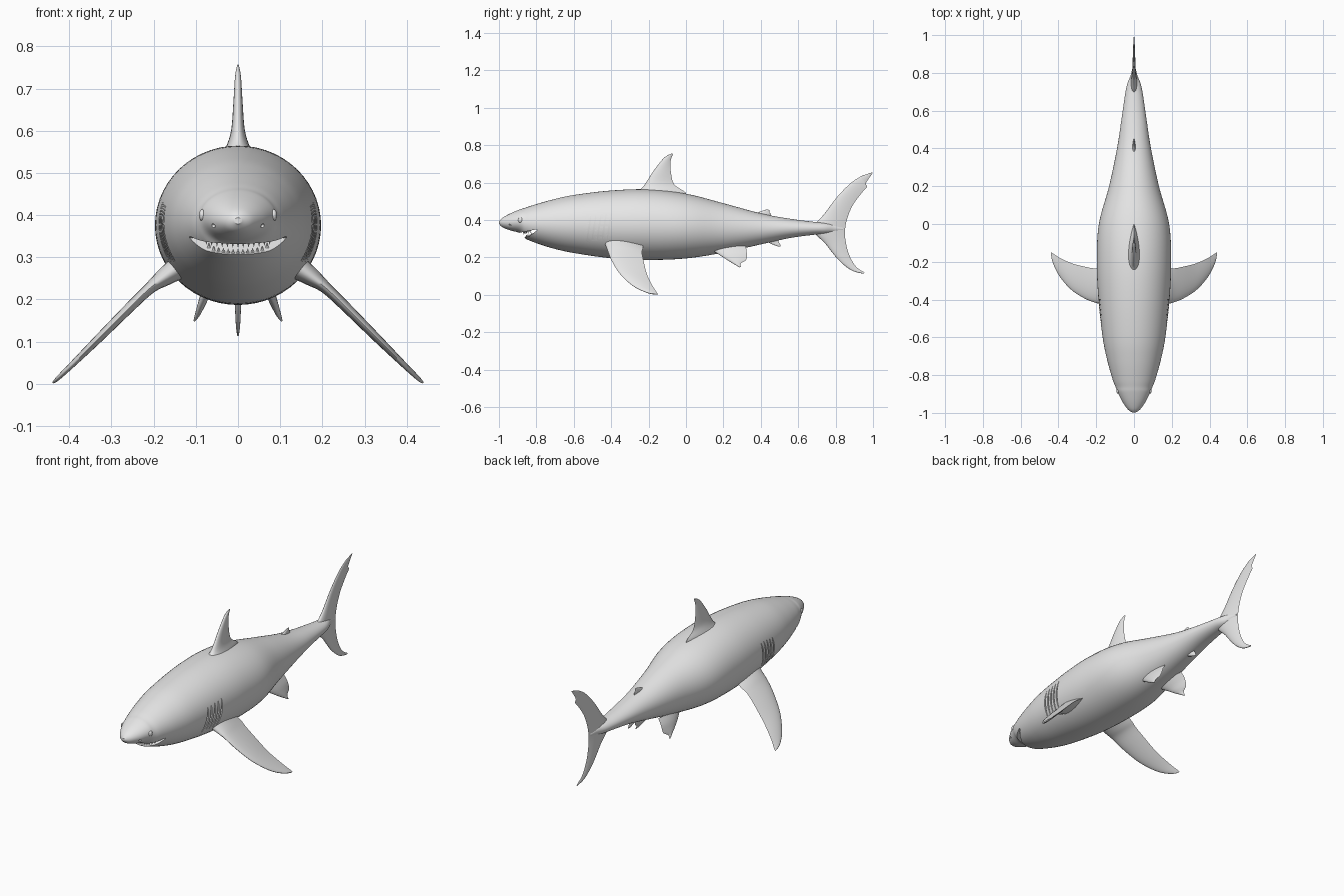
import bpy, bmesh, math
from mathutils import Vector, Matrix

if "Cube" in bpy.data.objects:
    bpy.data.objects.remove(bpy.data.objects["Cube"])

skin = bpy.data.materials.new("plain_grey")
skin.diffuse_color = (0.8, 0.8, 0.8, 1)
skin.use_nodes = True
skin.node_tree.nodes["Principled BSDF"].inputs["Base Color"].default_value = skin.diffuse_color


def smooth_path(rows, steps):
    """Catmull-Rom interpolation through rows of numbers."""
    out, last = [], len(rows) - 1
    for i in range(last):
        a, b, c, d = (rows[min(max(i + k, 0), last)] for k in (-1, 0, 1, 2))
        for s in range(steps):
            t = s / steps
            out.append([0.5 * (2 * q + (r - p) * t + (2 * p - 5 * q + 4 * r - u) * t * t
                               + (3 * q - p - 3 * r + u) * t ** 3)
                        for p, q, r, u in zip(a, b, c, d)])
    out.append(list(rows[-1]))
    return out


def add_loft(bm, rings):
    """Closed rings joined into a capped solid."""
    loops = [[bm.verts.new(p) for p in ring] for ring in rings]
    n = len(loops[0])
    for a, b in zip(loops, loops[1:]):
        for i in range(n):
            j = (i + 1) % n
            bm.faces.new((a[i], a[j], b[j], b[i]))
    bm.faces.new(loops[0][::-1])
    bm.faces.new(loops[-1])


def finish(bm, name, mirror=False):
    bmesh.ops.recalc_face_normals(bm, faces=bm.faces)
    mesh = bpy.data.meshes.new(name)
    bm.to_mesh(mesh)
    bm.free()
    mesh.materials.append(skin)
    ob = bpy.data.objects.new(name, mesh)
    bpy.context.collection.objects.link(ob)
    if mirror:
        ob.modifiers.new("mirror", 'MIRROR')
    return ob


def shade(ob, angle=40):
    bpy.ops.object.select_all(action='DESELECT')
    ob.select_set(True)
    bpy.context.view_layer.objects.active = ob
    bpy.ops.object.shade_smooth_by_angle(angle=math.radians(angle))


def fin(name, sections, normal, mirror=False, chord=14):
    """Sections: leading point xyz, trailing point xyz, half thickness."""
    normal = Vector(normal).normalized()
    rings = []
    for row in smooth_path(sections, 6):
        lead, trail, thick = Vector(row[:3]), Vector(row[3:6]), max(row[6], 0.0008)
        upper, lower = [], []
        for k in range(chord + 1):
            t = (1 - math.cos(math.pi * k / chord)) / 2
            off = normal * thick * 2.6 * math.sqrt(t) * (1 - t)
            p = lead.lerp(trail, t)
            upper.append(p + off)
            lower.append(p - off)
        rings.append(upper + lower[-2:0:-1])
    bm = bmesh.new()
    add_loft(bm, rings)
    ob = finish(bm, name, mirror)
    shade(ob, 50)
    return ob


def mid_fin(name, rows):
    """Fin in the centre plane: leading y z, trailing y z, half thickness."""
    return fin(name, [(0, a, b, 0, c, d, t) for a, b, c, d, t in rows], (1, 0, 0))


# Body: y, half width, top, bottom
stations = smooth_path([
    (-0.999, .008, .394, .379), (-.98, .034, .413, .361), (-.94, .062, .435, .345),
    (-.89, .086, .456, .331), (-.862, .098, .465, .304), (-.82, .114, .479, .284),
    (-.72, .142, .508, .251), (-.6, .166, .534, .224), (-.4, .188, .558, .196),
    (-.2, .197, .564, .187), (0, .186, .541, .195), (.2, .132, .49, .226),
    (.4, .09, .436, .270), (.55, .067, .408, .303), (.68, .048, .391, .321),
    (.74, .036, .386, .326), (.79, .017, .378, .334), (.84, .005, .36, .345)], 6)


def section(y):
    for a, b in zip(stations, stations[1:]):
        if a[0] <= y <= b[0]:
            t = (y - a[0]) / (b[0] - a[0])
            return [p + (q - p) * t for p, q in zip(a, b)]
    return stations[-1]


def side_x(y, z):
    _, w, top, bot = section(y)
    k = (z - (top + bot) / 2) / ((top - bot) / 2)
    return w * math.sqrt(max(0, 1 - k * k))


SEG = 56
rings = []
for y, w, top, bot in stations:
    angles = [2 * math.pi * i / SEG for i in range(SEG)]
    rings.append([(w * math.cos(a), y, (top + bot) / 2 + (top - bot) / 2 * math.sin(a))
                  for a in angles])
bm = bmesh.new()
add_loft(bm, rings)
body = finish(bm, "body")

# Mouth wedge, gill slits and nostrils are carved out of the body
bm = bmesh.new()
mouth = [(-.96, .318), (-.80, .35), (-.795, .346), (-.835, .316), (-.87, .305), (-.96, .295)]
add_loft(bm, [[(x, y, z) for y, z in mouth] for x in (-.2, .2)])
for side in (-1, 1):
    for i in range(5):
        ring = []
        for k in range(11):
            t = k / 10
            y, z = -.53 + .027 * i + .022 * t, .29 + (.132 + .003 * i) * t
            x = side_x(y, z)
            h = .0012 + .004 * math.sin(math.pi * t)
            ring.append([(side * (x + a), y + b, z)
                         for a, b in ((.012, -h), (.012, h), (-.007, h), (-.007, -h))])
        add_loft(bm, ring)
    place = Matrix.Translation((side * side_x(-.94, .375), -.94, .375))
    bmesh.ops.create_icosphere(bm, subdivisions=2, radius=1,
                               matrix=place @ Matrix.Diagonal((.007, .008, .005, 1)))
cutter = finish(bm, "carving_helper")
cutter.hide_render = True
cut = body.modifiers.new("carve", 'BOOLEAN')
cut.operation, cut.solver, cut.object = 'DIFFERENCE', 'EXACT', cutter
bpy.context.view_layer.objects.active = body
bpy.ops.object.modifier_apply(modifier="carve")
bpy.data.objects.remove(cutter)
shade(body, 35)

# Teeth along both jaws
bm = bmesh.new()
for i in range(-6, 7):
    for upper in (True, False):
        x = .0125 * i if upper else .0115 * i
        y = -.868 + .05 * (x / .09) ** 2 + (0 if upper else .014)
        if upper:
            z, length, turn = .35 + (y + .80) * .2 - .005, .017, math.pi
        else:
            z = (.305 + (y + .87) * .314 if y < -.835 else .316 + (y + .835) * .83) + .004
            length, turn = .012, 0
        bmesh.ops.create_cone(bm, cap_ends=True, segments=6, radius1=.0048, radius2=.0004,
                              depth=length,
                              matrix=Matrix.Translation((x, y, z)) @ Matrix.Rotation(turn, 4, 'X'))
finish(bm, "teeth")

# Eyes
bm = bmesh.new()
bmesh.ops.create_uvsphere(bm, u_segments=20, v_segments=12, radius=1,
                          matrix=Matrix.Translation((side_x(-.885, .4) - .003, -.885, .4))
                          @ Matrix.Diagonal((.008, .013, .014, 1)))
shade(finish(bm, "eyes", True), 60)

# Centre-plane fins
mid_fin("dorsal_fin", [(-.28, .535, .0, .53, .045), (-.235, .572, -.005, .55, .027),
                       (-.208, .61, -.062, .59, .016), (-.165, .675, -.08, .65, .011),
                       (-.115, .735, -.082, .715, .007), (-.075, .757, -.07, .752, .002)])
mid_fin("rear_dorsal_fin", [(.36, .43, .455, .415, .01), (.40, .447, .455, .434, .006),
                            (.425, .455, .447, .44, .004), (.438, .457, .447, .453, .001)])
mid_fin("anal_fin", [(.42, .29, .495, .305, .009), (.455, .273, .495, .285, .006),
                     (.48, .263, .503, .272, .004), (.495, .258, .505, .26, .001)])
mid_fin("tail_fin", [
    (.95, .113, .956, .119, .002), (.885, .131, .908, .152, .005), (.815, .187, .872, .215, .008),
    (.748, .27, .854, .285, .012), (.68, .352, .85, .34, .018), (.742, .436, .861, .405, .012),
    (.81, .526, .892, .48, .008), (.88, .597, .945, .552, .006), (.93, .631, .968, .578, .004),
    (.942, .637, .962, .597, .004), (.995, .655, .998, .651, .001)])

# Paired fins
fin("pectoral_fins", [
    (.12, -.44, .29, .12, -.235, .29, .034), (.175, -.425, .252, .175, -.23, .252, .022),
    (.21, -.415, .226, .21, -.235, .226, .014), (.26, -.395, .178, .26, -.226, .178, .012),
    (.33, -.35, .108, .33, -.208, .108, .010), (.39, -.282, .047, .395, -.178, .047, .007),
    (.425, -.215, .014, .43, -.155, .012, .005), (.438, -.165, .002, .440, -.15, .003, .002)],
    (.7, 0, .72), True)
fin("pelvic_fins", [
    (.055, .13, .245, .055, .32, .26, .018), (.075, .18, .213, .075, .325, .225, .012),
    (.087, .22, .187, .087, .322, .188, .009), (.096, .26, .163, .096, .293, .168, .006),
    (.104, .286, .148, .104, .293, .149, .002)], (.9, 0, .42), True)
